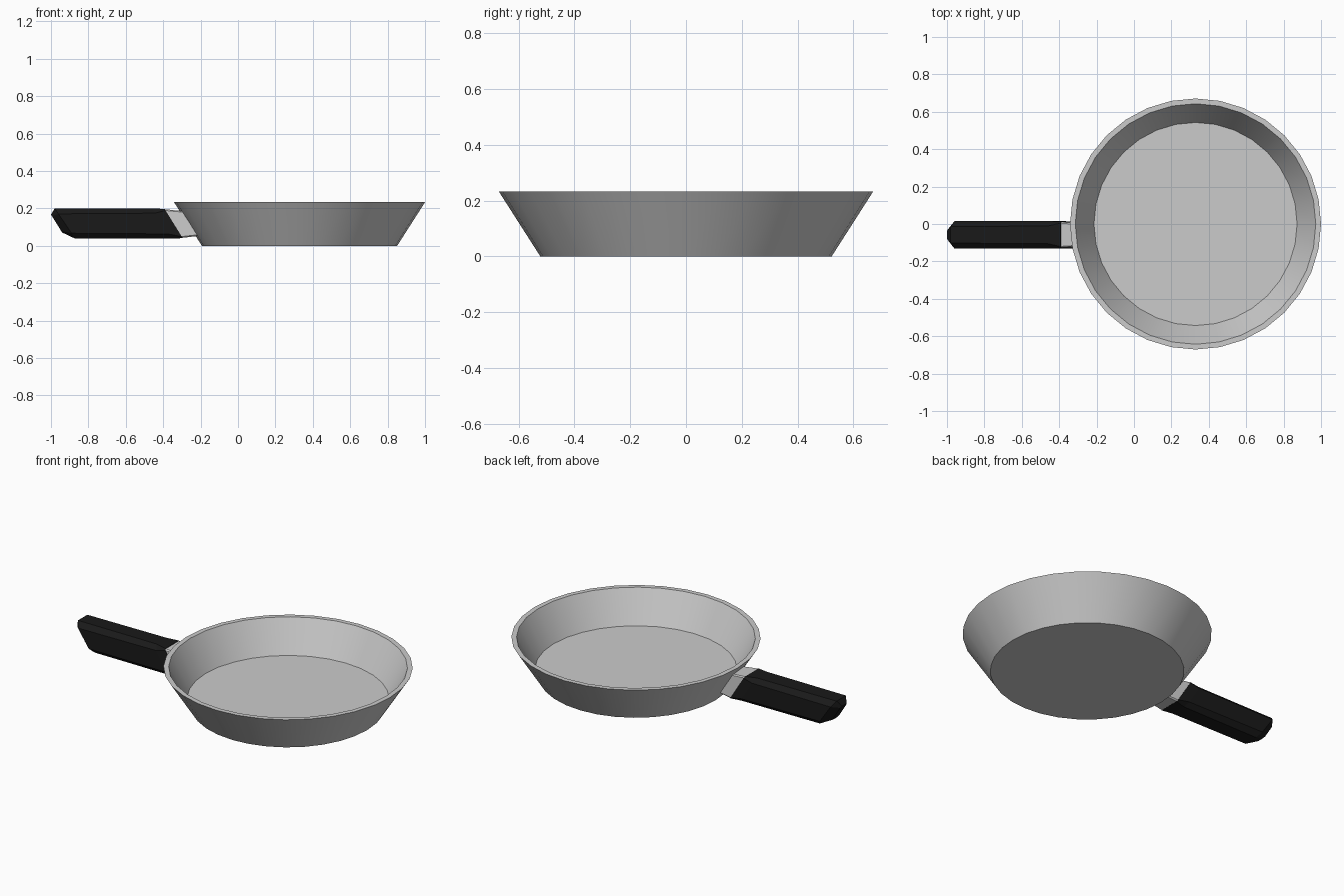
import bpy, bmesh, math

if "Cube" in bpy.data.objects:
    bpy.data.objects.remove(bpy.data.objects["Cube"])

SIDES = 32
PAN_X = 0.329
GRIP_Y, GRIP_Z = -0.058, 0.119


def make_object(name, bm, color=None):
    bmesh.ops.recalc_face_normals(bm, faces=bm.faces)
    mesh = bpy.data.meshes.new(name)
    bm.to_mesh(mesh)
    bm.free()
    obj = bpy.data.objects.new(name, mesh)
    bpy.context.collection.objects.link(obj)
    if color:
        mat = bpy.data.materials.new(name + "_colour")
        mat.diffuse_color = color
        mat.use_nodes = True
        mat.node_tree.nodes["Principled BSDF"].inputs["Base Color"].default_value = mat.diffuse_color
        mesh.materials.append(mat)
    return obj


def loft(bm, rings):
    """Bridge successive closed rings and cap both ends."""
    rings = [[bm.verts.new(p) for p in ring] for ring in rings]
    for a, b in zip(rings, rings[1:]):
        n = len(a)
        for i in range(n):
            j = (i + 1) % n
            bm.faces.new((a[i], a[j], b[j], b[i]))
    bm.faces.new(rings[0])
    bm.faces.new(rings[-1])


def circle(r, z):
    return [(PAN_X + r * math.cos(2 * math.pi * i / SIDES),
             r * math.sin(2 * math.pi * i / SIDES), z) for i in range(SIDES)]


def section(x, hy, hz, chamfer, shear=-0.62, dz=0.0):
    """Slanted rectangle with chamfered corners, leaning with the pan wall."""
    c = chamfer * min(hy, hz)
    outline = [(hy, hz - c), (hy - c, hz), (c - hy, hz), (-hy, hz - c),
               (-hy, c - hz), (c - hy, -hz), (hy - c, -hz), (hy, c - hz)]
    return [(x + shear * z, GRIP_Y + y, GRIP_Z + dz + z) for y, z in outline]


# Pan: outer base, outer rim, inner rim, inner floor
bm = bmesh.new()
loft(bm, [circle(0.522, 0), circle(0.671, 0.233),
          circle(0.643, 0.233), circle(0.543, 0.05)])
pan = make_object("pan_bowl", bm)
bpy.ops.object.select_all(action='DESELECT')
pan.select_set(True)
bpy.context.view_layer.objects.active = pan
bpy.ops.object.shade_smooth_by_angle(angle=math.radians(30))

# Metal neck joining the wall and the grip
bm = bmesh.new()
loft(bm, [section(-0.35, 0.069, 0.077, 0.1), section(-0.257, 0.062, 0.067, 0.1)])
make_object("handle_neck", bm)

# Black grip with a tapered tip
bm = bmesh.new()
loft(bm, [section(-0.97, 0.03, 0.048, 0.3),
          section(-0.925, 0.073, 0.081, 0.4, -0.68),
          section(-0.41, 0.073, 0.081, 0.35),
          section(-0.344, 0.071, 0.078, 0.12)])
make_object("handle_grip", bm, (0.01, 0.01, 0.01, 1))
